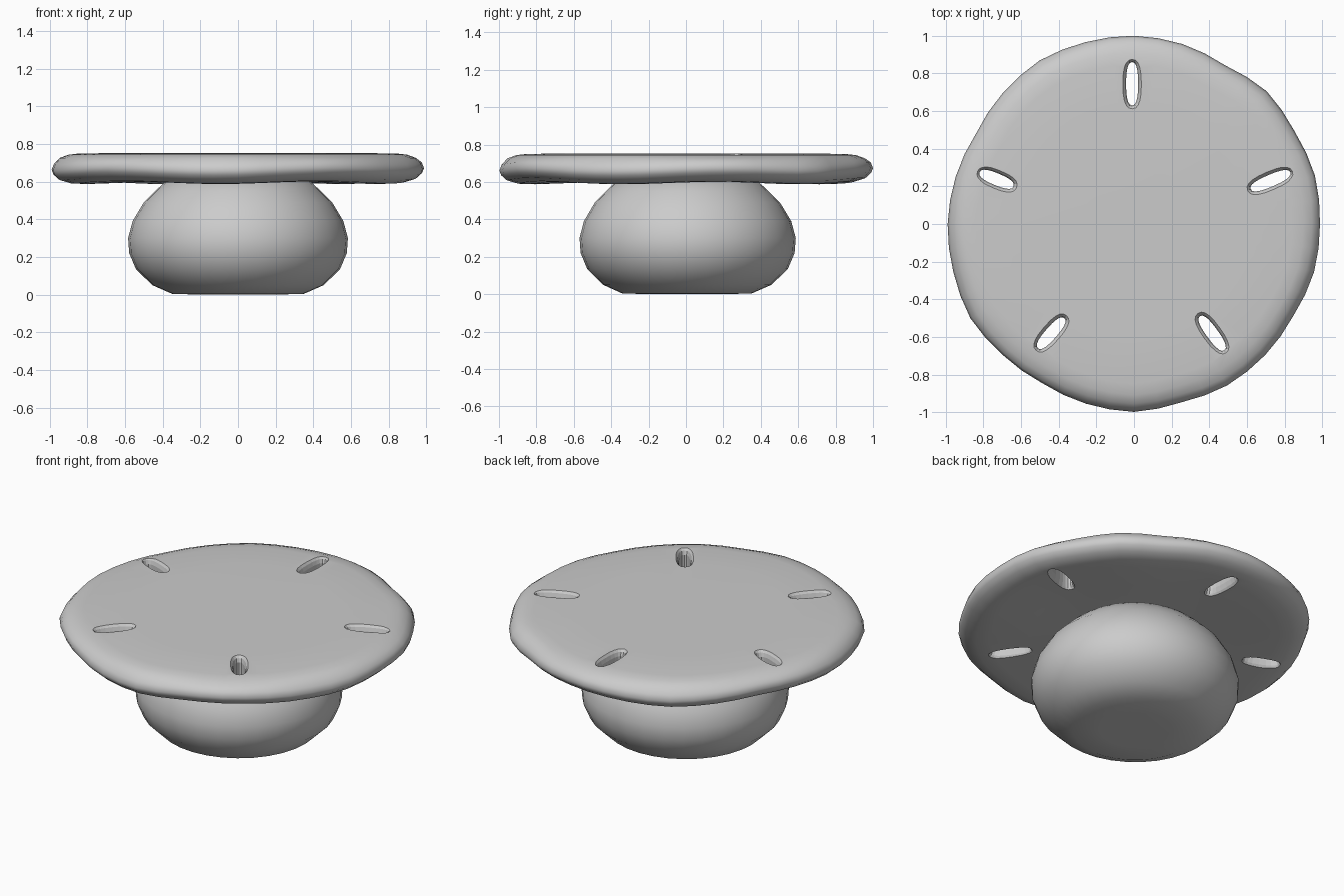
import bpy, bmesh, math
from mathutils import Vector

if "Cube" in bpy.data.objects:
    bpy.data.objects.remove(bpy.data.objects["Cube"])

grey = bpy.data.materials.new("warm_grey")
grey.diffuse_color = (0.6, 0.6, 0.6, 1)
grey.use_nodes = True
grey.node_tree.nodes["Principled BSDF"].inputs["Base Color"].default_value = grey.diffuse_color


def loft(name, rings):
    """Skin a stack of equally sized point rings and cap both ends."""
    bm = bmesh.new()
    loops = [[bm.verts.new(p) for p in ring] for ring in rings]
    n = len(loops[0])
    for a, b in zip(loops, loops[1:]):
        for i in range(n):
            j = (i + 1) % n
            bm.faces.new((a[i], a[j], b[j], b[i]))
    bm.faces.new(loops[0][::-1])
    bm.faces.new(loops[-1])
    bmesh.ops.recalc_face_normals(bm, faces=bm.faces)
    mesh = bpy.data.meshes.new(name)
    bm.to_mesh(mesh)
    bm.free()
    obj = bpy.data.objects.new(name, mesh)
    bpy.context.collection.objects.link(obj)
    mesh.materials.append(grey)
    return obj


def smooth(obj, degrees):
    bpy.ops.object.select_all(action='DESELECT')
    obj.select_set(True)
    bpy.context.view_layer.objects.active = obj
    bpy.ops.object.shade_smooth_by_angle(angle=math.radians(degrees))


# Wavy disc: outline radius every 15 degrees, starting at +x
outline = [.988, .995, .985, .997, .972, .99, 1, 1, 1.003, .985, .967, .98,
           .99, .993, 1.003, .985, .976, .988, .998, .98, .99, .985, .977, .99]
SIDES = 48


def disc_ring(r, z):
    ring = []
    for i in range(SIDES):
        a = 2 * math.pi * i / SIDES
        k = i // 2
        edge = outline[k] if i % 2 == 0 else (outline[k] + outline[(k + 1) % 24]) / 2
        # gentle ripple on the lower rim only
        ripple = 0.008 * math.sin(5 * a + 0.6) * r if z < 0.7 and r > 0.5 else 0
        ring.append(Vector((r * edge * math.cos(a), r * edge * math.sin(a), z + ripple)))
    return ring


profile = [(.1, .605), (.4, .605), (.6, .6), (.82, .594), (.9, .597), (.96, .615),
           (.99, .642), (1, .667), (.988, .698), (.957, .726), (.91, .743),
           (.85, .75), (.6, .752), (.1, .753)]
disc = loft("disc", [disc_ring(r, z) for r, z in profile])

# Five slots through the disc, flared at the top and bottom
slots = [((-.01, .63), (-.01, .86)), ((.62, .185), (.83, .275)),
         ((-.64, .2), (-.82, .275)), ((.35, -.49), (.48, -.67)),
         ((-.37, -.5), (-.51, -.66))]
flare = [(.54, .025), (.594, .02), (.612, .008), (.64, 0), (.715, 0),
         (.738, .007), (.753, .019), (.8, .024)]
for n, (p, q) in enumerate(slots):
    p, q = Vector(p), Vector(q)
    mid, along = (p + q) / 2, (q - p).normalized()
    across = Vector((-along.y, along.x))
    half = (q - p).length / 2
    rings = []
    for z, grow in flare:
        ring = []
        for i in range(20):
            a = 2 * math.pi * i / 20
            c, s = math.cos(a), math.sin(a)
            u = math.copysign(abs(c) ** 0.8, c) * (half + grow)
            v = math.copysign(abs(s) ** 0.8, s) * (.032 + grow)
            ring.append((mid + along * u + across * v).to_3d() + Vector((0, 0, z)))
        rings.append(ring)
    cutter = loft(f"slot_cutter_{n + 1}", rings)
    cutter.hide_render = True
    cutter.hide_set(True)
    cut = disc.modifiers.new(f"slot_{n + 1}", 'BOOLEAN')
    cut.operation, cut.solver, cut.object = 'DIFFERENCE', 'EXACT', cutter
smooth(disc, 50)

# Rounded base with a flat foot
foot = [(.2, 0), (.35, .004), (.455, .05), (.542, .135), (.578, .22), (.584, .3),
        (.56, .39), (.5, .49), (.44, .55), (.37, .615), (.1, .64)]
base = loft("base", [[Vector((r * math.cos(2 * math.pi * i / 32),
                              .015 * min(1, r) + r * .99 * math.sin(2 * math.pi * i / 32), z))
                     for i in range(32)] for r, z in foot])
smooth(base, 50)
